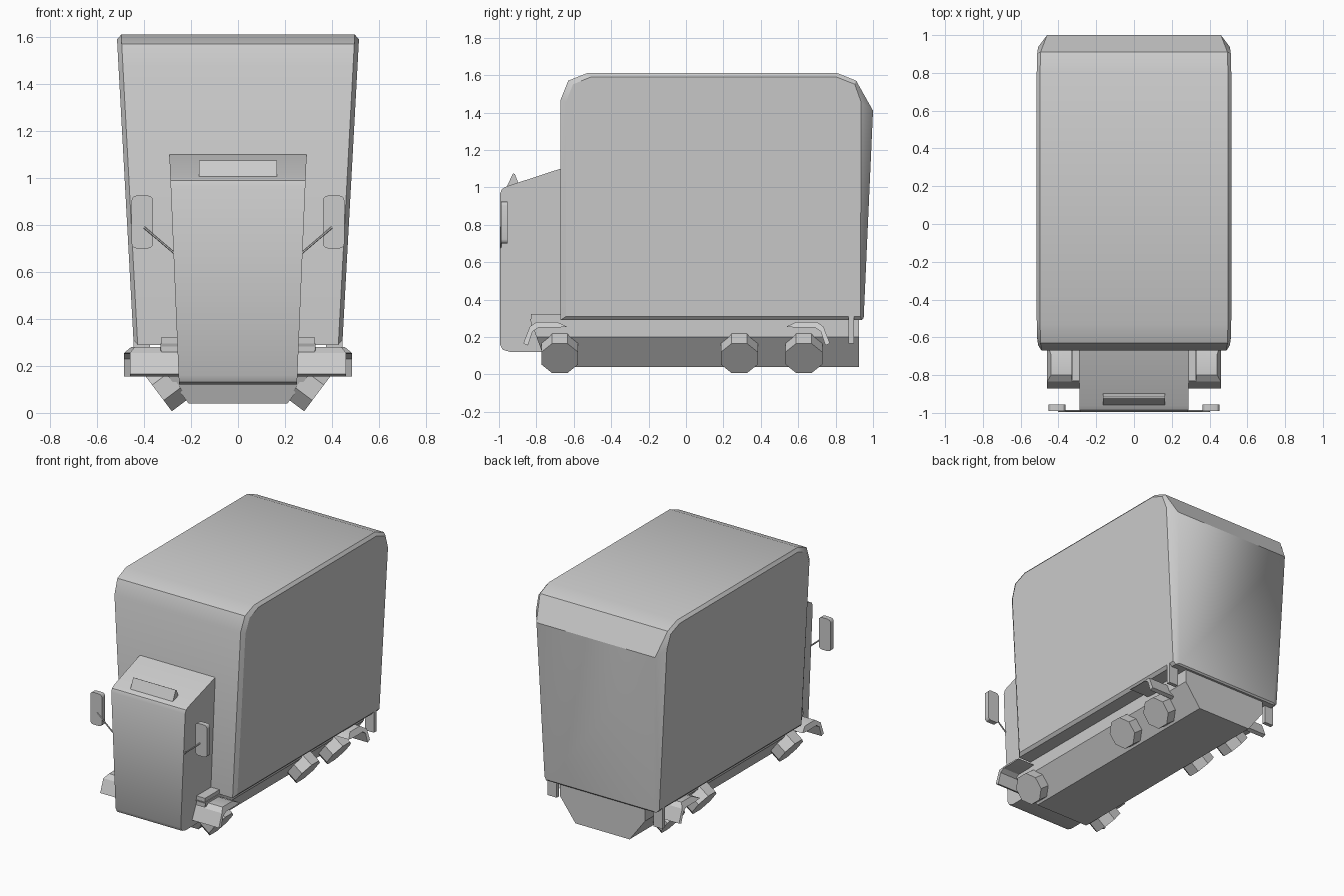
import bpy, bmesh, math
from mathutils import Matrix, Vector

cube = bpy.data.objects.get("Cube")
if cube:
    bpy.data.objects.remove(cube, do_unlink=True)

grey = bpy.data.materials.new("plain_grey")
grey.use_nodes = True
colour = (0.6, 0.6, 0.6, 1)
grey.diffuse_color = colour
grey.node_tree.nodes["Principled BSDF"].inputs["Base Color"].default_value = colour


def finish(name, bm):
    bmesh.ops.recalc_face_normals(bm, faces=bm.faces)
    mesh = bpy.data.meshes.new(name)
    bm.to_mesh(mesh)
    bm.free()
    mesh.materials.append(grey)
    obj = bpy.data.objects.new(name, mesh)
    bpy.context.collection.objects.link(obj)
    bpy.ops.object.select_all(action="DESELECT")
    obj.select_set(True)
    bpy.context.view_layer.objects.active = obj
    bpy.ops.object.shade_smooth_by_angle(angle=math.radians(30))
    return obj


def hull(name, points):
    bm = bmesh.new()
    for p in points:
        bm.verts.new(p)
    bmesh.ops.convex_hull(bm, input=bm.verts)
    bmesh.ops.dissolve_limit(bm, angle_limit=0.01, verts=bm.verts, edges=bm.edges)
    return finish(name, bm)


def prism(name, profile, left, right):
    """Side profile in (y, z) swept between two x values, given as functions of z."""
    bm = bmesh.new()
    a = [bm.verts.new((left(z), y, z)) for y, z in profile]
    b = [bm.verts.new((right(z), y, z)) for y, z in profile]
    n = len(profile)
    bm.faces.new(a)
    bm.faces.new(b)
    for i in range(n):
        j = (i + 1) % n
        bm.faces.new((a[i], a[j], b[j], b[i]))
    return finish(name, bm)


def block(name, x, y, z, bevel=0):
    bm = bmesh.new()
    bmesh.ops.create_cube(bm, size=1)
    for v in bm.verts:
        v.co = [r[0] + (c + 0.5) * (r[1] - r[0]) for c, r in zip(v.co, (x, y, z))]
    if bevel:
        edges = [e for e in bm.edges if abs(e.verts[0].co.y - e.verts[1].co.y) > 0.001]
        bmesh.ops.bevel(bm, geom=edges, offset=bevel, segments=3, profile=0.5, affect="EDGES")
    return finish(name, bm)


def cylinder(name, centre, axis, radius, depth, sides, turn=0):
    bm = bmesh.new()
    rot = Vector(axis).to_track_quat("Z", "Y").to_matrix().to_4x4()
    bmesh.ops.create_cone(bm, cap_ends=True, segments=sides, radius1=radius, radius2=radius,
                          depth=depth, matrix=Matrix.Translation(centre) @ rot @ Matrix.Rotation(turn, 4, "Z"))
    return finish(name, bm)


# Cargo box: flared sides, rounded roof ends, chamfered edges, raised rear panel
outline = [(-0.67, 0.29), (-0.67, 1.47), (-0.63, 1.57), (-0.53, 1.61),
           (0.81, 1.61), (0.91, 1.57), (0.945, 1.47), (0.94, 0.29)]


def box_width(z):
    return 0.445 + (z - 0.29) * 0.053


points = []
for s in (-1, 1):
    for y, z in outline:
        points.append((s * (box_width(z) - 0.018), y, z))
        inner_y = 0.13 + (y - 0.13) * 0.965 if y < 0 else 0.13 + (y - 0.13) * 0.99
        points.append((s * box_width(z), inner_y, 0.95 + (z - 0.95) * 0.97))
    points += [(s * 0.46, 1.0, 1.41), (s * 0.405, 0.95, 0.30)]
hull("cargo_box", points)

# Cab with tapered sides
cab = [(-0.67, 1.10), (-0.96, 1.005), (-0.985, 0.99), (-0.995, 0.965), (-0.995, 0.16),
       (-0.98, 0.132), (-0.94, 0.12), (-0.67, 0.12)]
prism("cab", cab, lambda z: -0.246 - z * 0.042, lambda z: 0.246 + z * 0.042)
prism("roof_sign_board", [(-0.96, 1.0), (-0.925, 1.075), (-0.915, 1.07), (-0.895, 1.02)],
      lambda z: -0.165, lambda z: 0.165)

# Chassis hull with sloped lower sides and raked front
section = [(0.33, 0.295), (0.33, 0.2), (0.21, 0.04)]
hull("chassis", [(s * x, y, z) for s in (-1, 1) for x, z in section
                 for y in (-0.74 - (z - 0.04) * 0.37, 0.925)])

# Wheel arch sheet, front version; the rear one is flipped
arch = [(-0.87, 0.165), (-0.835, 0.255), (-0.80, 0.28), (-0.69, 0.28), (-0.635, 0.255),
        (-0.69, 0.25), (-0.79, 0.25), (-0.82, 0.23), (-0.845, 0.155)]

for s, side in ((1, "left"), (-1, "right")):
    # Tilted eight-sided wheels
    for y, place in ((-0.675, "front"), (0.285, "middle"), (0.63, "rear")):
        cylinder(f"{place}_{side}_wheel", (s * 0.305, y, 0.113), (s * 0.8, 0, -0.6),
                 0.107, 0.09, 8, math.pi / 8)
    # Wheel arches
    prism(f"front_{side}_arch", arch, lambda z: s * 0.25,
          lambda z: s * (0.46 if z < 0.27 else 0.44))
    prism(f"rear_{side}_arch", [(-0.10 - y, z) for y, z in arch], lambda z: s * 0.30,
          lambda z: s * (0.485 if z < 0.27 else 0.455))
    # Step beside the cab and rear mud flap
    block(f"{side}_step", sorted((s * 0.24, s * 0.325)), (-0.83, -0.67), (0.25, 0.322))
    block(f"{side}_mud_flap", sorted((s * 0.375, s * 0.445)), (0.87, 0.897), (0.165, 0.32))
    # Mirror and its thin arm
    block(f"{side}_mirror", sorted((s * 0.362, s * 0.453)), (-0.99, -0.955), (0.70, 0.925), 0.022)
    start, end = Vector((s * 0.265, -0.99, 0.675)), Vector((s * 0.40, -0.99, 0.79))
    cylinder(f"{side}_mirror_arm", (start + end) / 2, end - start, 0.005, (end - start).length, 6)
